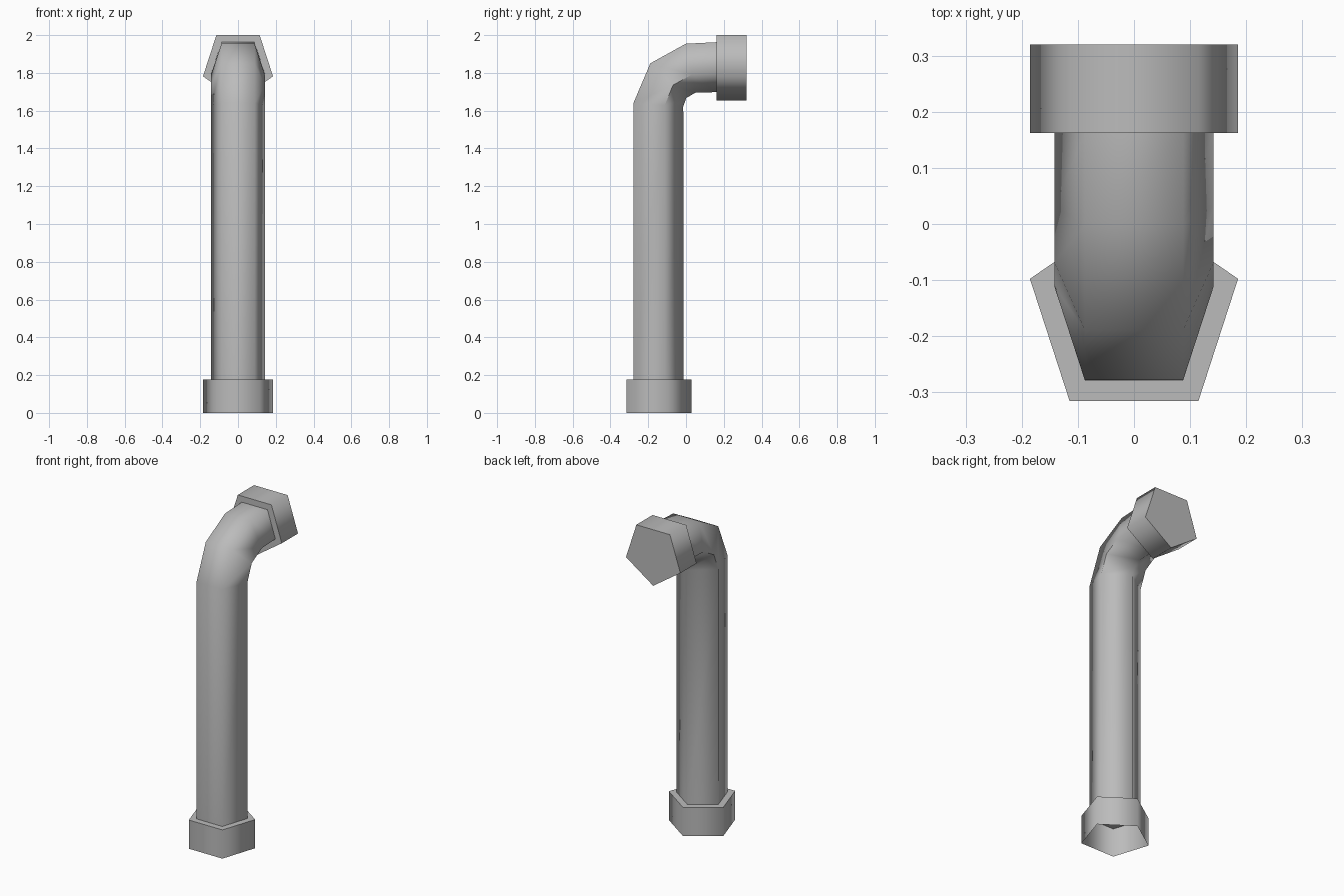
import bpy, bmesh, math
from mathutils import Vector

cube = bpy.data.objects.get("Cube")
if cube:
    bpy.data.objects.remove(cube)

grey = bpy.data.materials.new("pipe grey")
grey.use_nodes = True
grey.diffuse_color = (0.5, 0.5, 0.5, 1)
grey.node_tree.nodes["Principled BSDF"].inputs["Base Color"].default_value = (0.5, 0.5, 0.5, 1)

# Five-sided cross-section: flat on the outside of the bend, point on the inside
SECTION = [(0.588, 0.809), (0.951, -0.309), (0, -0.965), (-0.951, -0.309), (-0.588, 0.809)]
COLLAR, PIPE = 0.195, 0.149


def sweep(name, rings, cap_end=False):
    """Skin rings given as (y, z, tilt in degrees, radius)."""
    bm = bmesh.new()
    loops = []
    for y, z, tilt, radius in rings:
        a = math.radians(tilt)
        out = Vector((0, -math.cos(a), math.sin(a)))
        loops.append([bm.verts.new(Vector((u * radius, y, z)) + out * v * radius)
                      for u, v in SECTION])
    for low, high in zip(loops, loops[1:]):
        for i in range(5):
            j = (i + 1) % 5
            bm.faces.new((low[i], low[j], high[j], high[i]))
    if cap_end:
        bm.faces.new(loops[-1])
    bmesh.ops.recalc_face_normals(bm, faces=bm.faces)
    # An open shell needs its outside checked against its own middle
    bm.faces.ensure_lookup_table()
    first = bm.faces[0]
    middle = sum((v.co for v in loops[0] + loops[1]), Vector()) / 10
    if first.normal.dot(first.calc_center_median() - middle) < 0:
        bmesh.ops.reverse_faces(bm, faces=bm.faces)
    mesh = bpy.data.meshes.new(name)
    bm.to_mesh(mesh)
    bm.free()
    mesh.materials.append(grey)
    obj = bpy.data.objects.new(name, mesh)
    bpy.context.collection.objects.link(obj)
    bpy.ops.object.select_all(action="DESELECT")
    obj.select_set(True)
    bpy.context.view_layer.objects.active = obj
    bpy.ops.object.shade_smooth_by_angle(angle=math.radians(75))
    return obj


# Open foot collar with its top ledge
sweep("bottom_collar", [(-0.158, 0, 0, COLLAR), (-0.158, 0.177, 0, COLLAR),
                        (-0.158, 0.177, 0, PIPE)])

# Upright pipe and elbow
sweep("bent_pipe", [(-0.158, 0.177, 0, PIPE), (-0.158, 1.632, 4, PIPE),
                    (-0.102, 1.767, 44, PIPE), (0.022, 1.836, 79, PIPE),
                    (0.162, 1.842, 90, PIPE)])

# Closed end collar facing backwards
sweep("end_collar", [(0.162, 1.842, 90, PIPE), (0.162, 1.842, 90, COLLAR),
                     (0.32, 1.842, 90, COLLAR)], cap_end=True)
